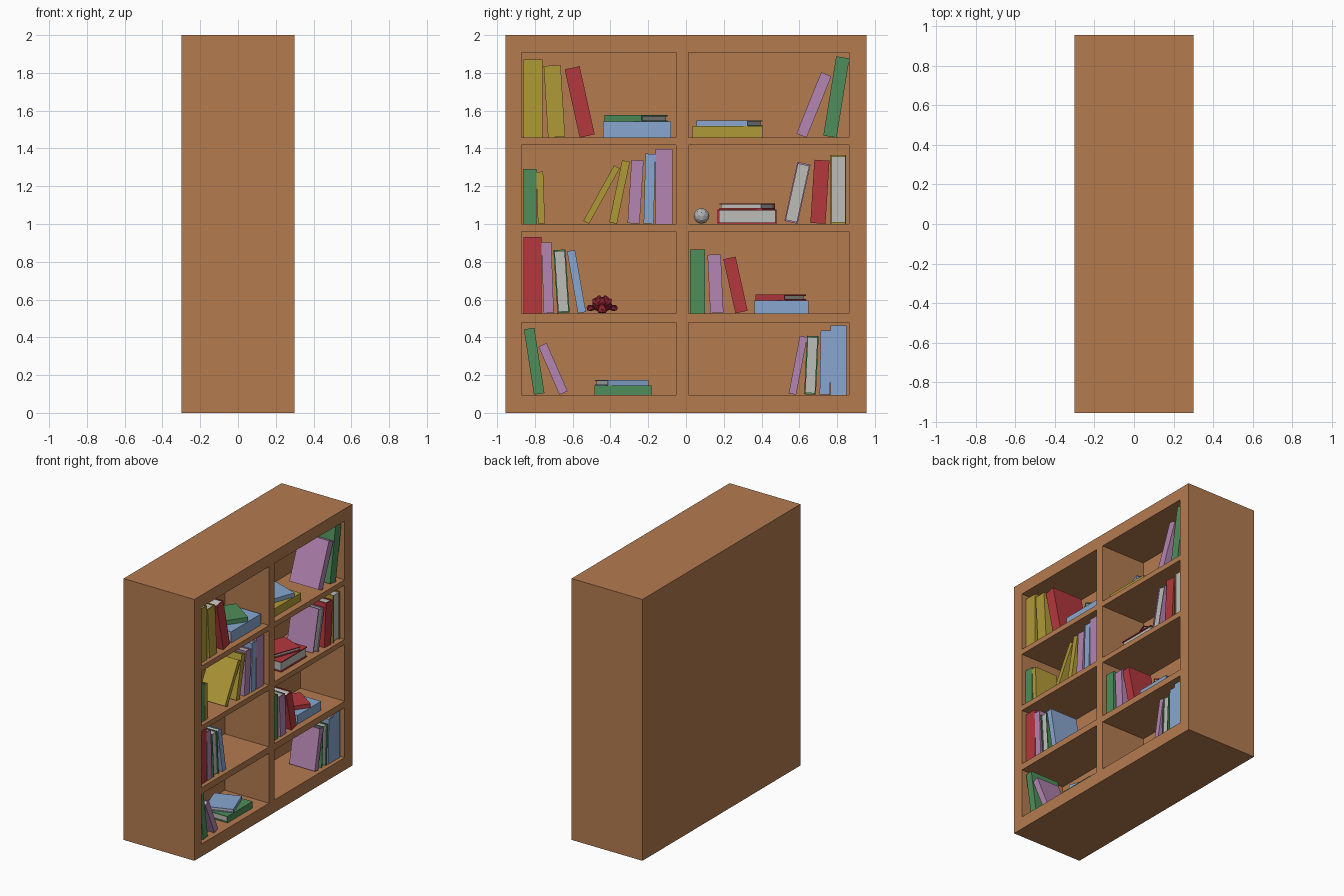
import bpy, bmesh, math
from mathutils import Matrix, Vector

if "Cube" in bpy.data.objects:
    bpy.data.objects.remove(bpy.data.objects["Cube"])


def mat(name, rgb):
    m = bpy.data.materials.new(name)
    lin = [((c / 255 + 0.055) / 1.055) ** 2.4 for c in rgb]
    m.diffuse_color = (*lin, 1)
    m.use_nodes = True
    m.node_tree.nodes["Principled BSDF"].inputs["Base Color"].default_value = m.diffuse_color
    return m


WOOD = mat("wood", (180, 123, 79))
PAGE = mat("paper", (188, 188, 184))
COL = {
    "yellow": mat("yellow cover", (176, 154, 56)),
    "red": mat("red cover", (180, 56, 61)),
    "green": mat("green cover", (78, 141, 90)),
    "blue": mat("blue cover", (137, 167, 208)),
    "purple": mat("purple cover", (180, 133, 178)),
}
DARK_RED = mat("dark red", (138, 32, 46))
GREY = mat("grey", (178, 178, 178))


def finish(bm, name, mats):
    me = bpy.data.meshes.new(name)
    bm.to_mesh(me)
    bm.free()
    for m in mats:
        me.materials.append(m)
    ob = bpy.data.objects.new(name, me)
    bpy.context.collection.objects.link(ob)
    return ob


# Cabinet: front grid, openings pushed in, outline pulled back
YS = [-0.955, -0.87, -0.053, 0.013, 0.862, 0.955]
ZS = [0, 0.096, 0.478, 0.527, 0.961, 1.001, 1.417, 1.457, 1.907, 2.0]
bm = bmesh.new()
grid = [[bm.verts.new((0.3, y, z)) for z in ZS] for y in YS]
cells = []
for i in range(len(YS) - 1):
    for j in range(len(ZS) - 1):
        f = bm.faces.new((grid[i][j], grid[i + 1][j], grid[i + 1][j + 1], grid[i][j + 1]))
        if i % 2 and j % 2:
            cells.append(f)
bm.normal_update()
rim = [e for e in bm.edges if e.is_boundary]
ext = bmesh.ops.extrude_edge_only(bm, edges=rim)["geom"]
bmesh.ops.translate(bm, verts=[g for g in ext if isinstance(g, bmesh.types.BMVert)], vec=(-0.6, 0, 0))
bmesh.ops.holes_fill(bm, edges=[e for e in bm.edges if e.is_boundary], sides=0)
for f in cells:
    new = bmesh.ops.extrude_face_region(bm, geom=[f])["geom"]
    bmesh.ops.translate(bm, verts=[g for g in new if isinstance(g, bmesh.types.BMVert)], vec=(-0.375, 0, 0))
bmesh.ops.delete(bm, geom=[f for f in cells if f.is_valid], context="FACES_ONLY")
bmesh.ops.recalc_face_normals(bm, faces=bm.faces)
finish(bm, "cabinet", [WOOD])


# Book: U-shaped cover around a page block; spine faces +x unless flipped
def book(color, y, floor, w, h, tilt=0, flip=False, flat=False, yaw=0, d=None, front=0.27):
    d = d or 0.7 * h
    t = min(0.007, w * 0.2)
    bm = bmesh.new()
    a, b = d / 2, w / 2
    prof = [(-a, -b), (a, -b), (a, b), (-a, b), (-a, b - t), (a - t, b - t), (a - t, t - b), (-a, t - b)]
    base = bm.faces.new([bm.verts.new((px, py, -h / 2)) for px, py in prof])
    top = bmesh.ops.extrude_face_region(bm, geom=[base])["geom"]
    bmesh.ops.translate(bm, verts=[g for g in top if isinstance(g, bmesh.types.BMVert)], vec=(0, 0, h))
    if not base.is_valid or len([f for f in bm.faces if len(f.verts) == 8]) < 2:
        bmesh.ops.holes_fill(bm, edges=[e for e in bm.edges if e.is_boundary], sides=0)
    bmesh.ops.recalc_face_normals(bm, faces=bm.faces)
    n = len(bm.faces)
    # Page block
    s = Matrix.Diagonal((d - t - 0.008, w - 2 * t, h - 0.014, 1))
    bmesh.ops.create_cube(bm, size=1, matrix=Matrix.Translation(((0.008 - t) / 2, 0, 0)) @ s)
    bm.faces.ensure_lookup_table()
    for f in bm.faces[n:]:
        f.material_index = 1
    r = Matrix.Rotation(math.pi if flip else 0, 4, "Z")
    if flat:
        r = Matrix.Rotation(math.radians(yaw), 4, "Z") @ Matrix.Rotation(math.pi / 2, 4, "X") @ r
    else:
        r = Matrix.Rotation(-math.radians(tilt), 4, "X") @ r
    bm.transform(r)
    # Rest on the shelf with the front edge lined up
    off = Vector((front - max(v.co.x for v in bm.verts), y, floor - min(v.co.z for v in bm.verts)))
    bm.transform(Matrix.Translation(off))
    finish(bm, ("flat_" if flat else "standing_") + color + "_book", [COL[color], PAGE])


# Standing books: colour, y, width, height, tilt, pages outward
F1, F2, F3, F4 = ZS[7], ZS[5], ZS[3], ZS[1]
STANDING = {
    F1: [("yellow", -.81, .10, .414, 0, 0), ("yellow", -.697, .09, .38, -3.5, 0),
         ("red", -.563, .081, .37, -12.4, 0),
         ("purple", .677, .058, .35, 22, 0), ("green", .796, .071, .425, 9.2, 0)],
    F2: [("green", -.828, .071, .29, 0, 0), ("yellow", -.77, .037, .275, -2, 0),
         ("yellow", -.447, .034, .335, 29, 0), ("yellow", -.352, .042, .335, 11.8, 0),
         ("purple", -.267, .064, .335, 3.6, 0), ("blue", -.193, .053, .37, 1.5, 0),
         ("purple", -.116, .09, .395, 0, 0),
         ("purple", .59, .071, .32, 12.4, 1), ("red", .709, .08, .335, 3.6, 0),
         ("yellow", .807, .082, .363, 0, 1)],
    F3: [("red", -.812, .095, .405, 0, 0), ("purple", -.733, .053, .375, -2, 0),
         ("green", -.659, .064, .335, -3.7, 1), ("blue", -.58, .043, .333, -10, 0),
         ("green", .061, .077, .337, 0, 0), ("purple", .156, .07, .31, -2.7, 0),
         ("red", .262, .066, .293, -12.5, 0)],
    F4: [("green", -.804, .056, .35, -8.8, 0), ("purple", -.704, .047, .278, -23.6, 0),
         ("purple", .593, .04, .31, 11, 0), ("green", .664, .062, .31, 2.7, 1),
         ("blue", .738, .055, .34, 1, 0), ("blue", .807, .085, .367, 0, 0)],
}
for floor, row in STANDING.items():
    for c, y, w, h, tilt, flip in row:
        book(c, y, floor, w, h, tilt, bool(flip))

# Flat stacks: floor, then (colour, y, thickness, length, depth, yaw) for lower and upper book
STACKS = [
    (F1, ("blue", -.26, .085, .36, .25, 0), ("green", -.264, .034, .24, .24, -35), False),
    (F1, ("yellow", .219, .061, .37, .26, 0), ("blue", .23, .031, .287, .23, -20), False),
    (F2, ("red", .323, .077, .313, .22, 0), ("red", .323, .03, .24, .2, -20), True),
    (F3, ("blue", .505, .069, .286, .2, 0), ("red", .501, .03, .187, .2, -35), False),
    (F4, ("green", -.333, .05, .302, .21, 0), ("blue", -.34, .027, .23, .2, 20), False),
]
for floor, low, up, flip in STACKS:
    z = floor
    for c, y, w, h, d, yaw in (low, up):
        book(c, y, z, w, h, flip=flip, flat=True, yaw=yaw, d=d, front=0.25)
        z += w

# Ball ornament
bm = bmesh.new()
bmesh.ops.create_icosphere(bm, subdivisions=2, radius=0.042, matrix=Matrix.Translation((0.15, .082, F2 + .042)))
finish(bm, "ball_ornament", [GREY])

# Head ornament, facing out and leaning back
bm = bmesh.new()
bmesh.ops.create_monkey(bm)
bm.transform(Matrix.Rotation(math.pi / 2, 4, "Z") @ Matrix.Rotation(math.radians(-35), 4, "X")
             @ Matrix.Scale(0.06, 4))
bm.transform(Matrix.Translation((0.08, -.444, F3 - min(v.co.z for v in bm.verts))))
finish(bm, "head_ornament", [DARK_RED])
